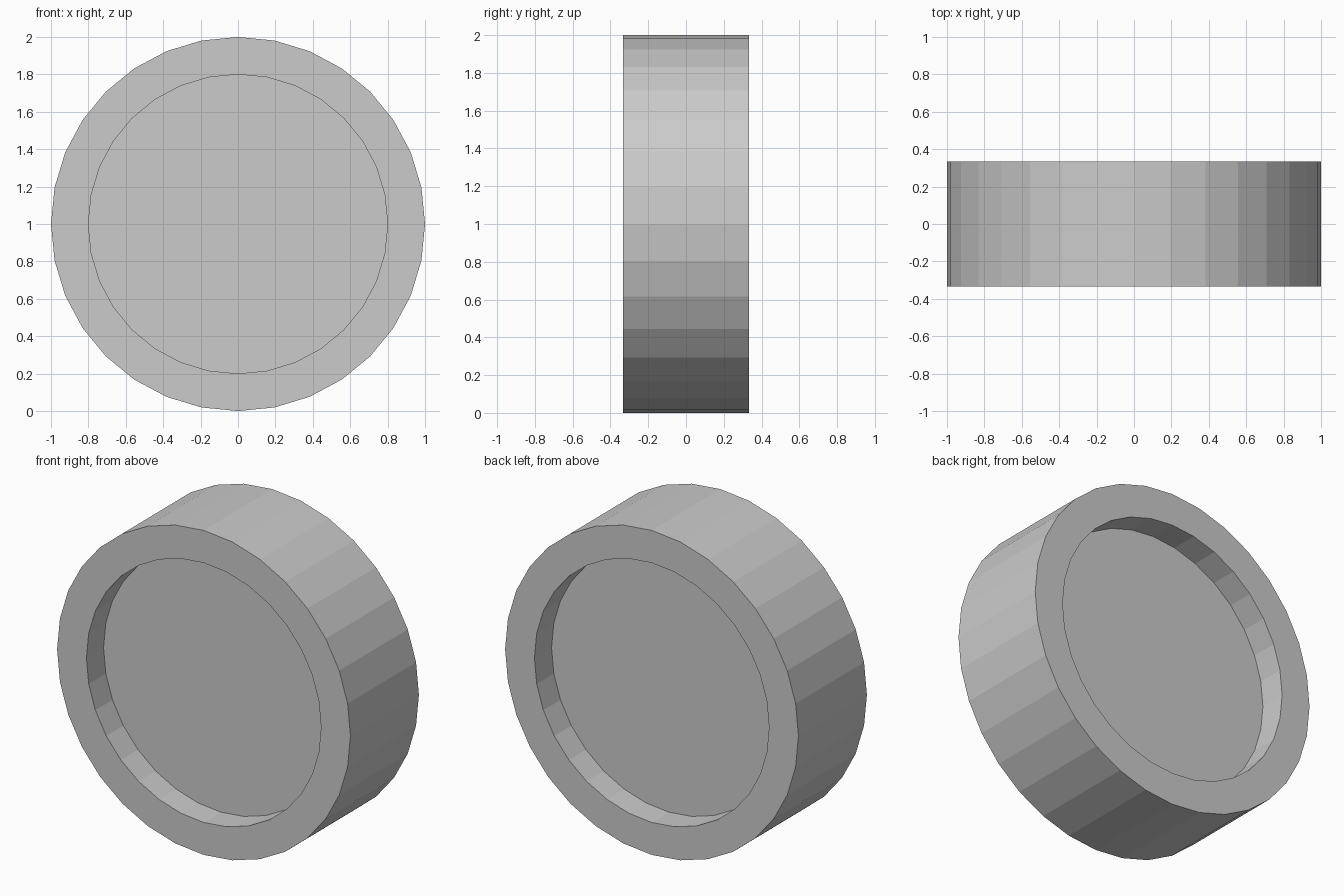
import bpy, bmesh
from math import radians
from mathutils import Matrix

if "Cube" in bpy.data.objects:
    bpy.data.objects.remove(bpy.data.objects["Cube"])

SIDES, RADIUS, HALF_WIDTH = 32, 1.0, 1 / 3
HOLE_RADIUS, RECESS = 0.8, 1 / 6

# Wheel body: 32-sided cylinder lying along y, a vertex at the very top
bm = bmesh.new()
bmesh.ops.create_cone(bm, cap_ends=True, segments=SIDES,
                      radius1=RADIUS, radius2=RADIUS, depth=2 * HALF_WIDTH,
                      matrix=Matrix.Translation((0, 0, 1)) @ Matrix.Rotation(radians(90), 4, 'X'))

# Rim and recessed hub disc on both sides
caps = [f for f in bm.faces if len(f.verts) == SIDES]
for cap in caps:
    inward = -cap.normal.copy()
    bmesh.ops.inset_region(bm, faces=[cap], thickness=0.0, use_even_offset=False)
    centre = cap.calc_center_median()
    for v in cap.verts:
        v.co = centre + (v.co - centre) * HOLE_RADIUS / RADIUS
    floor = bmesh.ops.extrude_discrete_faces(bm, faces=[cap])["faces"][0]
    bmesh.ops.translate(bm, verts=floor.verts, vec=inward * RECESS)

bmesh.ops.recalc_face_normals(bm, faces=bm.faces)
mesh = bpy.data.meshes.new("wheel")
bm.to_mesh(mesh)
bm.free()
bpy.context.collection.objects.link(bpy.data.objects.new("wheel", mesh))
